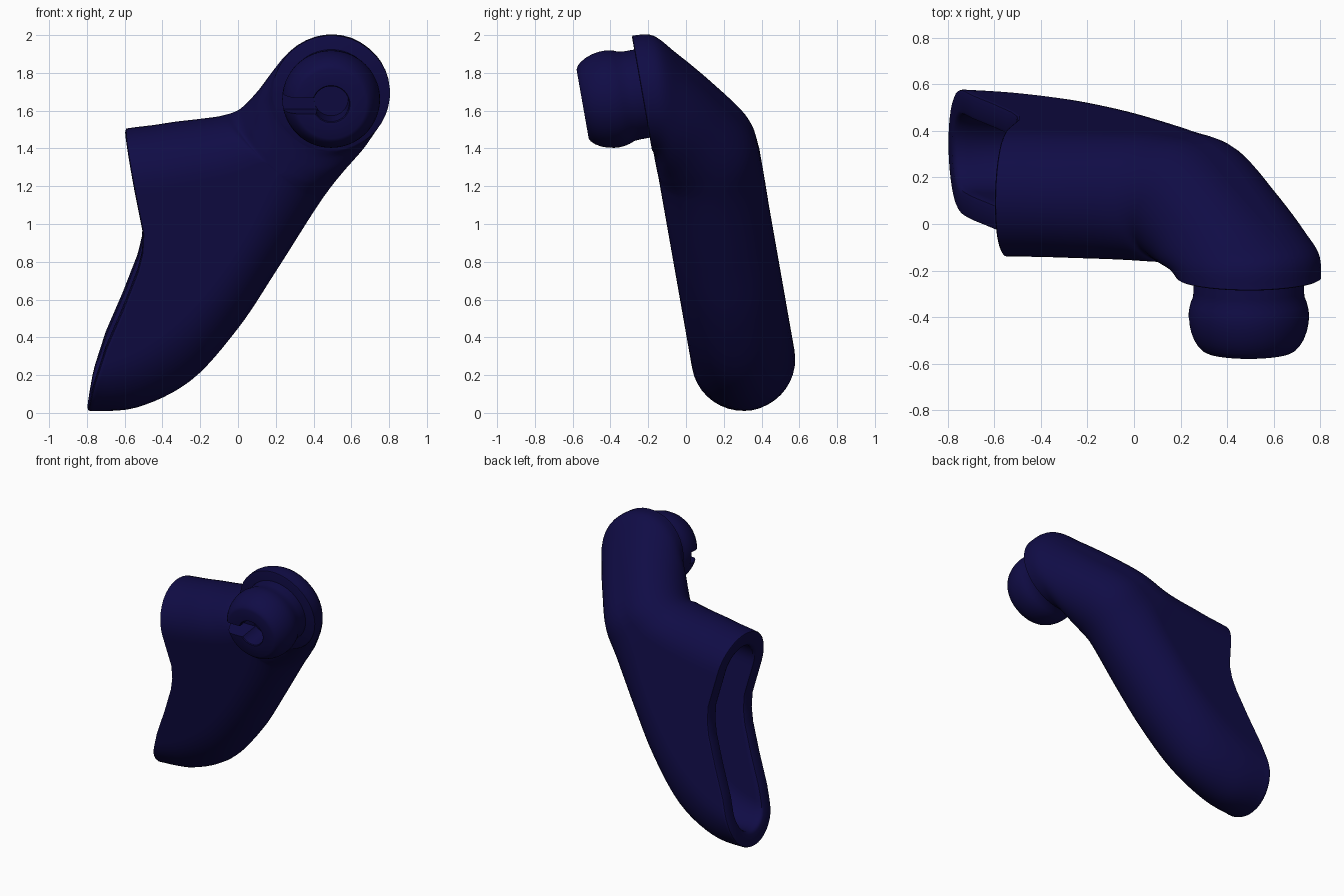
import bpy, bmesh, math
from mathutils import Vector, Matrix

if "Cube" in bpy.data.objects:
    bpy.data.objects.remove(bpy.data.objects["Cube"])

TILT = math.radians(10)                      # whole model leans back in the y-z plane
LEAN = Matrix.Rotation(TILT, 4, 'X')
C = Vector((0.493, 0.0, 1.705))              # joint centre (x, depth, height) before leaning
D = Vector((0.64, 0, 0.77)).normalized()     # neck direction
U = Vector((0.77, 0, -0.64)).normalized()    # across the neck
T = Vector((0, 1, 0))

mat = bpy.data.materials.new("navy")
mat.diffuse_color = (0.005, 0.0035, 0.06, 1)
mat.use_nodes = True
mat.node_tree.nodes["Principled BSDF"].inputs["Base Color"].default_value = mat.diffuse_color


def make(name, bm):
    bmesh.ops.recalc_face_normals(bm, faces=bm.faces)
    bm.transform(LEAN)
    me = bpy.data.meshes.new(name)
    bm.to_mesh(me)
    bm.free()
    ob = bpy.data.objects.new(name, me)
    bpy.context.collection.objects.link(ob)
    me.materials.append(mat)
    return ob


def smooth(ob, angle):
    bpy.ops.object.select_all(action='DESELECT')
    ob.select_set(True)
    bpy.context.view_layer.objects.active = ob
    bpy.ops.object.shade_smooth_by_angle(angle=math.radians(angle))


# Cross-sections: (end A, end B, half-thickness vector, bow amount, extra softness of end B)
def neck(inner, outer, ua, ub):
    mid = C + D * (inner[0] + outer[0]) / 2 + T * (inner[1] + outer[1]) / 2
    w = D * (outer[0] - inner[0]) / 2 + T * (outer[1] - inner[1]) / 2
    return (mid + U * ua, mid + U * ub, w, 0.0, 0.0)


def slab(ax, az, bx, bz, bow, soft):
    return (Vector((ax, 0.348, az)), Vector((bx, 0.348, bz)), T * 0.275, bow, soft)


keys = [
    neck((-.31, .068), (.31, .068), -.31, .31),
    neck((-.35, .07), (.285, .19), -.31, .32),
    neck((-.41, .07), (.13, .305), -.30, .335),
    neck((-.46, .071), (-.09, .45), -.285, .34),
    neck((-.50, .072), (-.34, .595), -.285, .35),
    slab(-.08, 1.533, .40, 1.02, 0, .1),
    slab(-.20, 1.515, .20, .70, .1, .15),
    slab(-.33, 1.50, 0.0, .395, .3, .3),
    slab(-.44, 1.483, -.25, .115, .55, .45),
    slab(-.53, 1.472, -.54, -.03, .82, .3),
    slab(-.60, 1.462, -.80, -.046, 1, 0),
]


def catmull(p0, p1, p2, p3, t):
    return 0.5 * (2 * p1 + (p2 - p0) * t + (2 * p0 - 5 * p1 + 4 * p2 - p3) * t * t
                  + (3 * p1 - p0 - 3 * p2 + p3) * t ** 3)


STEPS = 6
sections = []
for i in range(len(keys) - 1):
    k = [keys[max(0, min(len(keys) - 1, i + j))] for j in (-1, 0, 1, 2)]
    for s in range(STEPS):
        sections.append([catmull(*(q[n] for q in k), s / STEPS) for n in range(5)])
sections.append(list(keys[-1]))

# Curved outline of the mouth: (fraction along the chord, x offset)
BOW = [(0, 0), (.2, .095), (.34, .165), (.41, .174), (.476, .163),
       (.61, .112), (.75, .05), (.885, .012), (1, 0)]


def bow_at(q):
    q = max(0, min(1, q))
    for (a, fa), (b, fb) in zip(BOW, BOW[1:]):
        if q <= b:
            return fa + (fb - fa) * (q - a) / (b - a)
    return 0


def ring(sec, inset=0.0, shift=0.0, K=20, M=28):
    A, B, W, bow, soft = sec
    m, e, wn = (A + B) / 2, (B - A).normalized(), W.normalized()
    full = (B - A).length / 2
    a, b = full - inset, W.length - inset
    ra = min(b, 0.97 * a)
    rb = min(b * (1 + soft), 0.97 * a)
    ca, cb = ra - a, a - rb                  # centres of the two rounded ends
    uv = []
    for sgn, c, r, other in ((1, cb, rb, ca), (-1, ca, ra, cb)):
        for i in range(K + 1):               # rounded end
            th = -math.pi / 2 + math.pi * i / K
            uv.append((c + sgn * r * math.cos(th), sgn * b * math.sin(th)))
        for i in range(1, M):                # straight side
            uv.append((c + (other - c) * i / M, sgn * b))
    return [m + e * p + wn * v
            + Vector((bow * bow_at((p + full) / (2 * full)) + shift, 0, 0)) for p, v in uv]


# Hollow body: collar face, outer skin, rim of the mouth, inner pocket
rings = [ring(sections[0], .008)] + [ring(s) for s in sections[:-1]]
rings[0] = [p - T * 0.004 for p in rings[0]]
end = sections[-1]
rings += [ring(end, 0, .015), ring(end, .004, .005), ring(end, .015, 0),
          ring(end, .09, 0), ring(end, .104, .006), ring(end, .11, .02)]
rings += [ring(s, .11) for s in sections[-3:-3 - 2 * STEPS:-1]]

bm = bmesh.new()
loops = [[bm.verts.new(p) for p in r] for r in rings]
n = len(loops[0])
for r0, r1 in zip(loops, loops[1:]):
    for i in range(n):
        j = (i + 1) % n
        bm.faces.new((r0[i], r0[j], r1[j], r1[i]))
bm.faces.new(loops[0])
bm.faces.new(loops[-1])
body = make("nozzle_body", bm)
smooth(body, 40)

# Bulbous connector peg, turned around the tilted front axis: (radius, depth)
prof = [(0, .15), (.237, .15), (.237, .01), (.24, -.02), (.25, -.045), (.257, -.075),
        (.259, -.10), (.257, -.13), (.25, -.165), (.237, -.2), (.22, -.228),
        (.203, -.246), (.186, -.255), (.10, -.255), (.095, -.25), (.09, -.10), (0, -.10)]
bm = bmesh.new()
vs = [bm.verts.new(C + Vector((r, d, 0))) for r, d in prof]
es = [bm.edges.new(p) for p in zip(vs, vs[1:])]
bmesh.ops.spin(bm, geom=vs + es, cent=C, axis=T, angle=2 * math.pi, steps=64)
bmesh.ops.remove_doubles(bm, verts=bm.verts, dist=1e-5)
peg = make("connector_peg", bm)

# Slot from the hole out through the left side of the peg
bm = bmesh.new()
bmesh.ops.create_cube(bm, size=1, matrix=Matrix.Translation(C + Vector((-.2, -.205, -.01)))
                      @ Matrix.Diagonal((.26, .20, .085, 1)))
cutter = make("slot_cutter", bm)
mod = peg.modifiers.new("slot", 'BOOLEAN')
mod.object = cutter
mod.operation = 'DIFFERENCE'
mod.solver = 'EXACT'
bpy.context.view_layer.objects.active = peg
bpy.ops.object.modifier_apply(modifier="slot")
bpy.data.objects.remove(cutter, do_unlink=True)
smooth(peg, 30)
